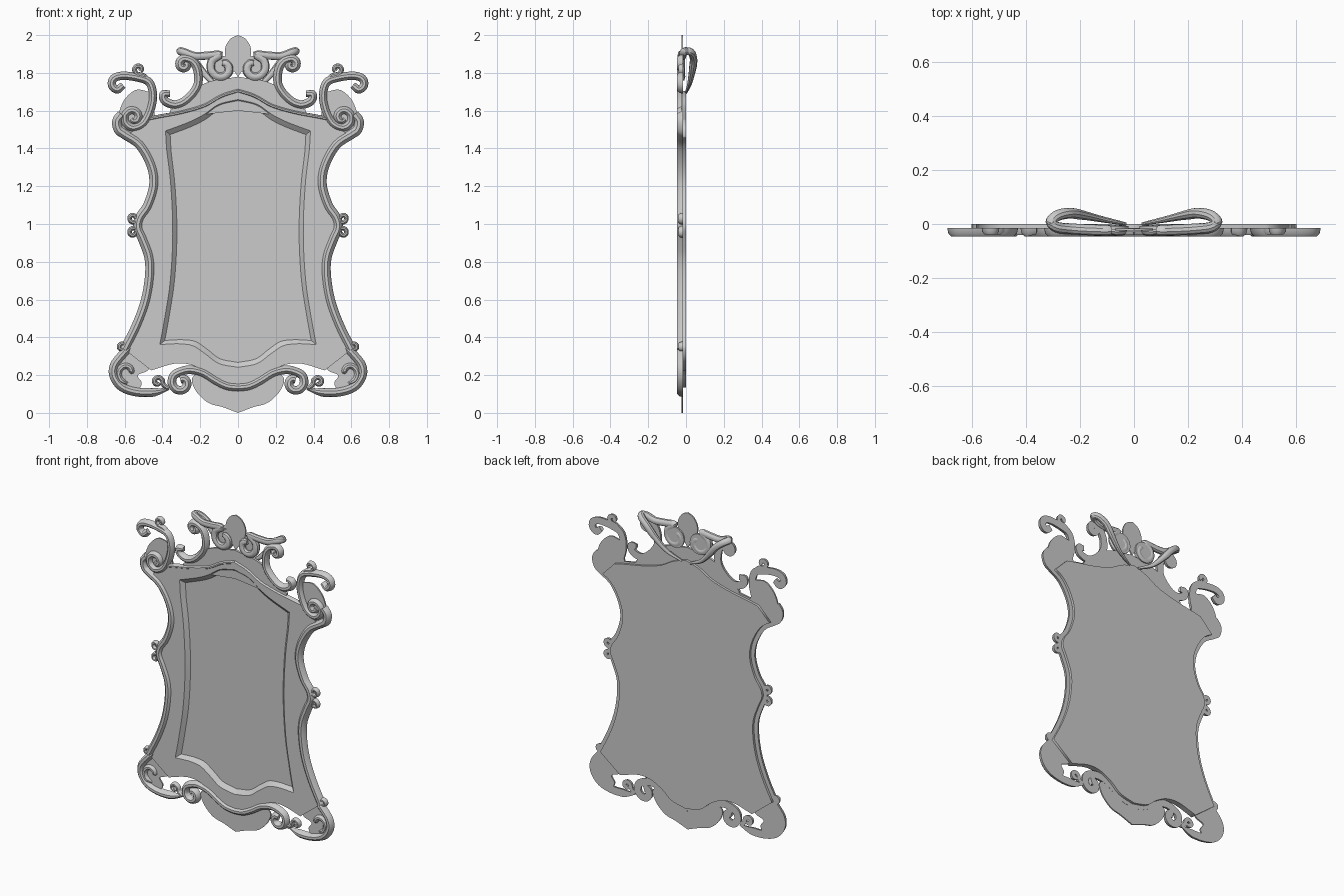
import bpy, bmesh, math
from mathutils import Vector

old = bpy.data.objects.get("Cube")
if old:
    bpy.data.objects.remove(old)

grey = bpy.data.materials.new("plain grey")
grey.use_nodes = True
colour = (0.6, 0.6, 0.6, 1)
grey.diffuse_color = colour
grey.node_tree.nodes["Principled BSDF"].inputs["Base Color"].default_value = colour

BACK = -0.015   # plane on which all the ornament lies


def smooth_path(points, steps=5):
    """Catmull-Rom curve through the points."""
    pts = [Vector(p) for p in points]
    pts = [pts[0] * 2 - pts[1]] + pts + [pts[-1] * 2 - pts[-2]]
    out = []
    for a, b, c, d in zip(pts, pts[1:], pts[2:], pts[3:]):
        for i in range(steps):
            t = i / steps
            out.append(0.5 * (2 * b + (c - a) * t + (2 * a - 5 * b + 4 * c - d) * t ** 2
                              + (3 * b - a - 3 * c + d) * t ** 3))
    return out + [pts[-2]]


def curl(x, z, inner, outer, start, end, count=9):
    """Spiral points from the inner to the outer radius."""
    out = []
    for i in range(count):
        t = i / (count - 1)
        a = math.radians(start + (end - start) * t)
        r = inner + (outer - inner) * t
        out.append((x + r * math.cos(a), z + r * math.sin(a)))
    return out


def finish(name, bm, mirror=True):
    bmesh.ops.recalc_face_normals(bm, faces=bm.faces)
    mesh = bpy.data.meshes.new(name)
    bm.to_mesh(mesh)
    bm.free()
    mesh.materials.append(grey)
    obj = bpy.data.objects.new(name, mesh)
    bpy.context.collection.objects.link(obj)
    if mirror:
        obj.modifiers.new("Mirror", "MIRROR")
    bpy.ops.object.select_all(action="DESELECT")
    bpy.context.view_layer.objects.active = obj
    obj.select_set(True)
    bpy.ops.object.shade_smooth_by_angle(angle=math.radians(35))
    return obj


def sweep(name, points, width, depth=0.033, taper=(1, 1), round_back=False, steps=5):
    """Flat-backed moulding, or a full tube, along a path in x-z or x-y-z."""
    path = [Vector(p) if len(p) == 3 else Vector((p[0], BACK, p[1]))
            for p in smooth_path(points, steps)]
    bm = bmesh.new()
    rings, last = [], len(path) - 1
    sides = 10 if round_back else 6
    arc = math.tau * (sides - 1) / sides if round_back else math.pi
    for i, p in enumerate(path):
        along = (path[min(i + 1, last)] - path[max(i - 1, 0)]).normalized()
        if round_back:
            across = along.cross(Vector((0.2, 0.3, 1)) if abs(along.z) < 0.5 else Vector((0, 1, 0)))
            across = along.cross(Vector((0, 1, 0.25))).normalized()
            front = across.cross(along)
        else:
            across, front = Vector((-along.z, 0, along.x)), Vector((0, -1, 0))
        t = i / last
        size = min(1, taper[0] + t * 5, taper[1] + (1 - t) * 5)
        ring = []
        for k in range(sides):
            a = arc * k / (sides - 1)
            ring.append(bm.verts.new(p + size * (across * math.cos(a) * width
                                                 + front * math.sin(a) * depth)))
        rings.append(ring)
    for a, b in zip(rings, rings[1:]):
        for k in range(sides):
            n = (k + 1) % sides
            bm.faces.new((a[k], a[n], b[n], b[k]))
    bm.faces.new(rings[0])
    bm.faces.new(rings[-1])
    return finish(name, bm)


def plate(name, outline, front, back, mirror=True):
    """Flat slab cut to an outline."""
    bm = bmesh.new()
    face = bm.faces.new([bm.verts.new((p[0], back, p[1])) for p in outline])
    new = bmesh.ops.extrude_face_region(bm, geom=[face])["geom"]
    bmesh.ops.translate(bm, verts=[v for v in new if isinstance(v, bmesh.types.BMVert)],
                        vec=(0, front - back, 0))
    bmesh.ops.triangulate(bm, faces=[f for f in bm.faces if len(f.verts) > 4])
    return finish(name, bm, mirror)


def both(half):
    """Close a half outline, listed from top centre to bottom centre."""
    return [tuple(p) for p in half] + [(-p[0], p[1]) for p in reversed(half) if p[0] > 0.001]


# Shared contours of the right half
side = smooth_path([(.60, 1.475), (.52, 1.42), (.46, 1.315), (.444, 1.21), (.476, 1.1),
                    (.519, 1.034), (.529, .98), (.503, .918), (.471, .828), (.466, .733),
                    (.487, .6), (.534, .468), (.6, .335)])
top = smooth_path([(0, 1.705), (.09, 1.675), (.18, 1.625), (.3, 1.59), (.43, 1.565), (.5, 1.55)])
bottom = smooth_path([(.46, .225), (.34, .26), (.25, .255), (.17, .215), (.1, .16), (0, .135)])
panel = top + [(p[0], p[1]) for p in side[1:]] + bottom

# Mirror opening: rim and sunken glass
glass = (smooth_path([(0, 1.655), (.1, 1.63), (.18, 1.575), (.26, 1.535), (.38, 1.49)])
         + smooth_path([(.375, 1.4), (.352, 1.2), (.342, .95), (.355, .7), (.385, .5), (.41, .365)])
         + smooth_path([(.32, .37), (.24, .36), (.17, .315), (.1, .265), (0, .245)]))


def inset(points, amount):
    """Shrink an outline about the middle of the opening."""
    return [(p[0] * (1 - amount / 0.4), 0.95 + (p[1] - 0.95) * (1 - amount / 0.7)) for p in points]


rim_outer, rim_inner = both(inset(glass, -.004)), both(inset(glass, .022))

# Frame face with the opening cut through it
cut = bpy.data.curves.new("frame_face", "CURVE")
cut.dimensions = "2D"
cut.fill_mode = "BOTH"
cut.extrude = 0.0175
for outline in (both(panel), rim_outer):
    spline = cut.splines.new("POLY")
    spline.points.add(len(outline) - 1)
    for point, (x, z) in zip(spline.points, outline):
        point.co = (x, z, 0, 1)
    spline.use_cyclic_u = True
frame = bpy.data.objects.new("frame_face", cut)
bpy.context.collection.objects.link(frame)
cut.materials.append(grey)
frame.rotation_euler.x = math.pi / 2
frame.location.y = -0.0175
bpy.ops.object.select_all(action="DESELECT")
bpy.context.view_layer.objects.active = frame
frame.select_set(True)
bpy.ops.object.convert(target="MESH")

# Sloping rim and the glass
bm = bmesh.new()
rows = [[bm.verts.new((x, y, z)) for x, z in outline]
        for outline, y in ((rim_outer, -.035), (rim_inner, -.012))]
for i in range(len(rim_outer)):
    j = (i + 1) % len(rim_outer)
    bm.faces.new((rows[0][i], rows[0][j], rows[1][j], rows[1][i]))
finish("opening_rim", bm, False)
plate("mirror_glass", rim_outer, -.012, 0, False)

# Backing plates
plate("top_leaf", both(smooth_path([(0, 2), (.04, 1.98), (.068, 1.93), (.06, 1.87), (0, 1.78)])),
      -.024, -.016, False)
plate("crest_plate", both(smooth_path([(0, 1.78), (.06, 1.77), (.13, 1.76), (.2, 1.73),
                                       (.23, 1.67), (.3, 1.63), (.36, 1.6), (.3, 1.57), (0, 1.6)])),
      -.03, BACK, False)
plate("bottom_shell", both(smooth_path([(0, .2), (.15, .22), (.24, .19), (.225, .12), (.16, .055),
                                        (.08, .03), (0, 0)])), -.024, -.016, False)
plate("ear_plate", smooth_path([(.47, 1.7), (.54, 1.71), (.6, 1.66), (.63, 1.59), (.64, 1.52),
                                (.59, 1.47), (.5, 1.46), (.44, 1.55), (.47, 1.7)]), -.024, BACK)
plate("corner_plate", smooth_path([(.56, .36), (.61, .31), (.65, .25), (.65, .18), (.6, .13),
                                   (.53, .125), (.51, .16), (.53, .2), (.47, .24), (.56, .36)]),
      -.024, BACK)
plate("scroll_disc", curl(.085, 1.825, .065, .065, 0, 345, 24), -.02, -.008)

# Rails
rail = [(.615, 1.58), (.64, 1.545), (.632, 1.5)] + [tuple(p) for p in side[::5]]
sweep("side_rail", rail, .026)
sweep("bottom_rail", [(0, .135), (.06, .143), (.12, .172), (.185, .212), (.25, .228)]
      + curl(.3, .16, .06, .018, 90, -290), .023)
sweep("top_moulding", [tuple(p) for p in top[::5]], .012, .026)

# Ear scrolls
sweep("ear_scroll", curl(.555, 1.565, .014, .055, 680, 270)
      + [(.5, 1.535), (.465, 1.6), (.45, 1.68), (.47, 1.75), (.53, 1.775), (.61, 1.785),
         (.658, 1.77), (.667, 1.735), (.64, 1.712), (.608, 1.735)], .022, taper=(.5, .8))
sweep("ear_sprig", [(.47, 1.74), (.495, 1.782), (.535, 1.793)]
      + curl(.525, 1.818, .026, .012, -60, 230, 6), .013, .025)

# Corner scrolls
sweep("corner_scroll", [(.365, .127), (.44, .11), (.53, .11), (.61, .135), (.655, .19),
                        (.655, .25), (.61, .31), (.57, .35)], .024, taper=(.2, .6))
sweep("corner_curl", curl(.585, .215, .015, .06, 560, 270), .018, .028, taper=(.5, .5))
sweep("corner_sprig", [(.37, .13), (.395, .15)] + curl(.425, .165, .026, .01, 160, -150, 7), .013, .025)
sweep("corner_bud", curl(.615, .348, .024, .008, 250, -180), .012, .026)

# Small paired curls at mid height
for name, z, turn in (("upper_side_curl", 1.032, 1), ("lower_side_curl", .955, -1)):
    sweep(name, curl(.555, z, .026, .01, -150 * turn, 200 * turn), .012, .026)

# Crest scrolls
sweep("crest_side_scroll", curl(.285, 1.845, .01, .03, -250, 90, 7)
      + [(.24, 1.86), (.213, 1.81), (.215, 1.73), (.27, 1.66), (.33, 1.632), (.385, 1.65),
         (.395, 1.685), (.36, 1.69)], .023, taper=(.6, .7))
sweep("crest_scroll", [(x, -.024, z) for x, z in curl(.085, 1.828, .025, .07, -270, 80)]
      + [(.16, -.022, 1.892), (.23, -.018, 1.89), (.285, -.012, 1.91), (.305, .008, 1.915),
         (.285, .03, 1.905), (.24, .04, 1.87), (.19, .033, 1.81), (.12, .018, 1.74), (.03, 0, 1.695)],
      .022, .02, taper=(.7, .3), round_back=True)
